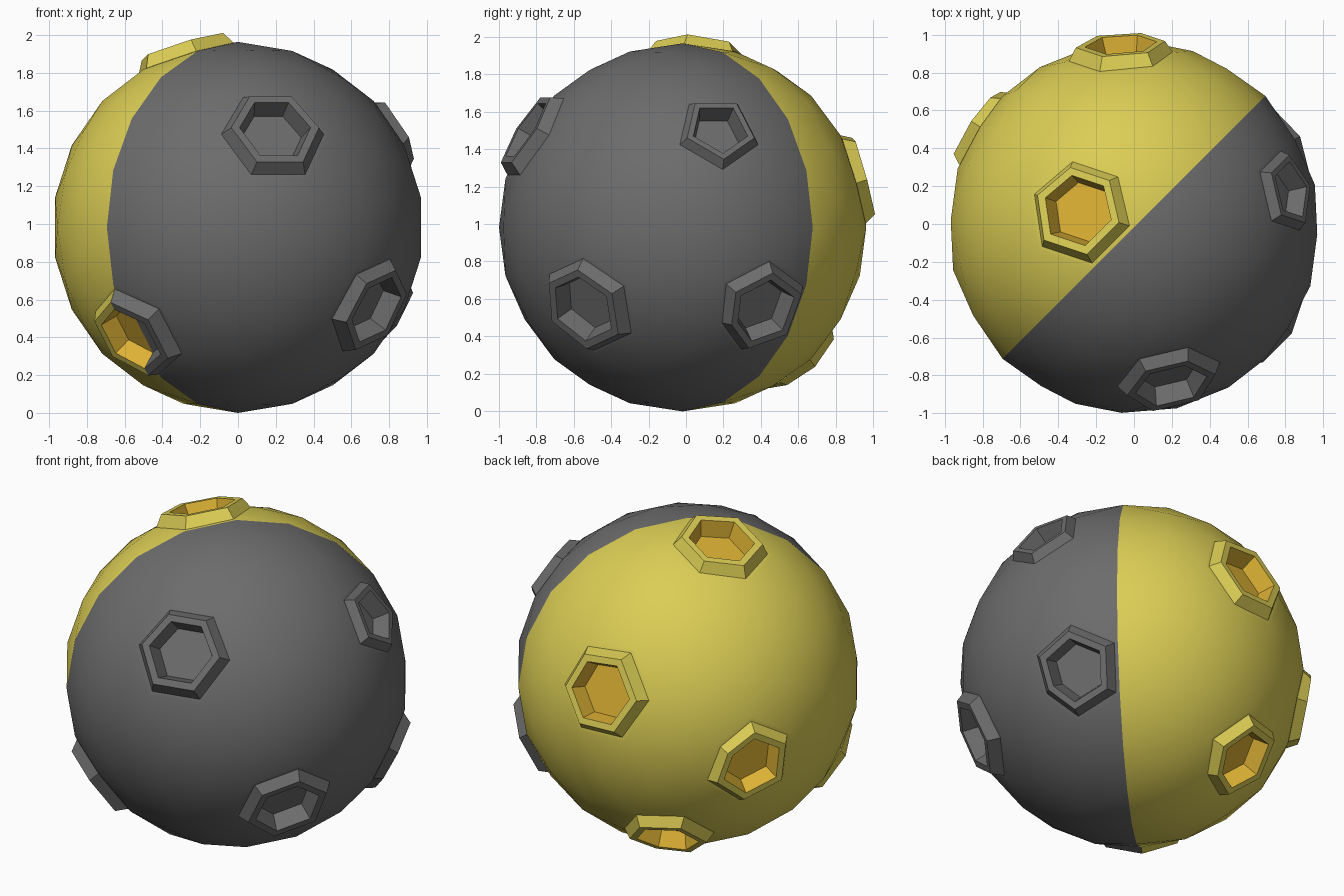
import bpy, bmesh, math
from mathutils import Vector, Matrix

if "Cube" in bpy.data.objects:
    bpy.data.objects.remove(bpy.data.objects["Cube"])

R = 0.982
CENTRE = Vector((0, -0.018, 0.982))


def material(name, rgb):
    m = bpy.data.materials.new(name)
    m.diffuse_color = (*rgb, 1)
    m.use_nodes = True
    m.node_tree.nodes["Principled BSDF"].inputs["Base Color"].default_value = m.diffuse_color
    return m


mesh = bpy.data.meshes.new("two_tone_ball")
ball = bpy.data.objects.new("two_tone_ball", mesh)
bpy.context.collection.objects.link(ball)
for m in (material("dark grey", (0.15, 0.15, 0.15)),
          material("yellow", (0.71, 0.61, 0.09)),
          material("gold", (0.72, 0.44, 0.035))):
    mesh.materials.append(m)

# Icosphere turned so its five-fold axis is square to the colour split
axis = Vector((1, -1, 0)).normalized()
side = Vector((1, 1, 0)).normalized()
a = math.radians(54)
u = Vector((0, 0, math.cos(a))) + side * math.sin(a)
w = axis.cross(u)
turn = Matrix((u, w, axis)).transposed().to_4x4()
bm = bmesh.new()
bmesh.ops.create_icosphere(bm, subdivisions=3, radius=R, matrix=turn)

# Colour halves by side of the vertical split plane
for f in bm.faces:
    f.material_index = 0 if f.calc_center_median().dot(axis) > 0 else 1

# Craters: each grows from the triangle fan around one sphere vertex
directions = [(0.17, -0.82, 0.50), (0.72, -0.54, -0.42), (-0.57, -0.57, -0.59),
              (0.82, 0.19, 0.50), (0.78, 0.42, -0.43), (-0.29, 0.12, 0.93),
              (0.01, 0.96, 0.26), (-0.765, 0.635, -0.106), (-0.26, 0.69, -0.68)]
sphere_verts = list(bm.verts)
centres = [max(sphere_verts, key=lambda v: v.co.dot(Vector(d).normalized()))
           for d in directions]


def crater(v):
    c = v.co.normalized()
    top = v.co.copy()
    fan = list(v.link_faces)

    def ring(scale, height):
        """Inset the fan; height None keeps the new ring on the sphere faces."""
        made = bmesh.ops.inset_region(bm, faces=fan, thickness=0.0005,
                                      use_even_offset=True)["faces"]
        for p in {q for f in fan for q in f.verts if q is not v}:
            if height is None:
                p.co = top + (p.co - top) * scale
            else:
                across = p.co - c * p.co.dot(c)
                p.co = c * height + across * scale
        return made

    ring(0.92, None)             # foot of the rim
    ring(0.79 / 0.92, 1.005)     # outer slope
    ring(0.64 / 0.79, 1.005)     # flat rim
    inside = ring(0.54 / 0.64, 0.905)   # inner wall
    v.co = c * 0.905             # floor
    for f in list(inside) + fan:
        if f.material_index == 1:
            f.material_index = 2


for v in centres:
    crater(v)

bmesh.ops.recalc_face_normals(bm, faces=bm.faces)
bmesh.ops.translate(bm, verts=bm.verts, vec=CENTRE)
bm.to_mesh(mesh)
bm.free()

bpy.context.view_layer.objects.active = ball
ball.select_set(True)
bpy.ops.object.shade_smooth_by_angle(angle=math.radians(30))
